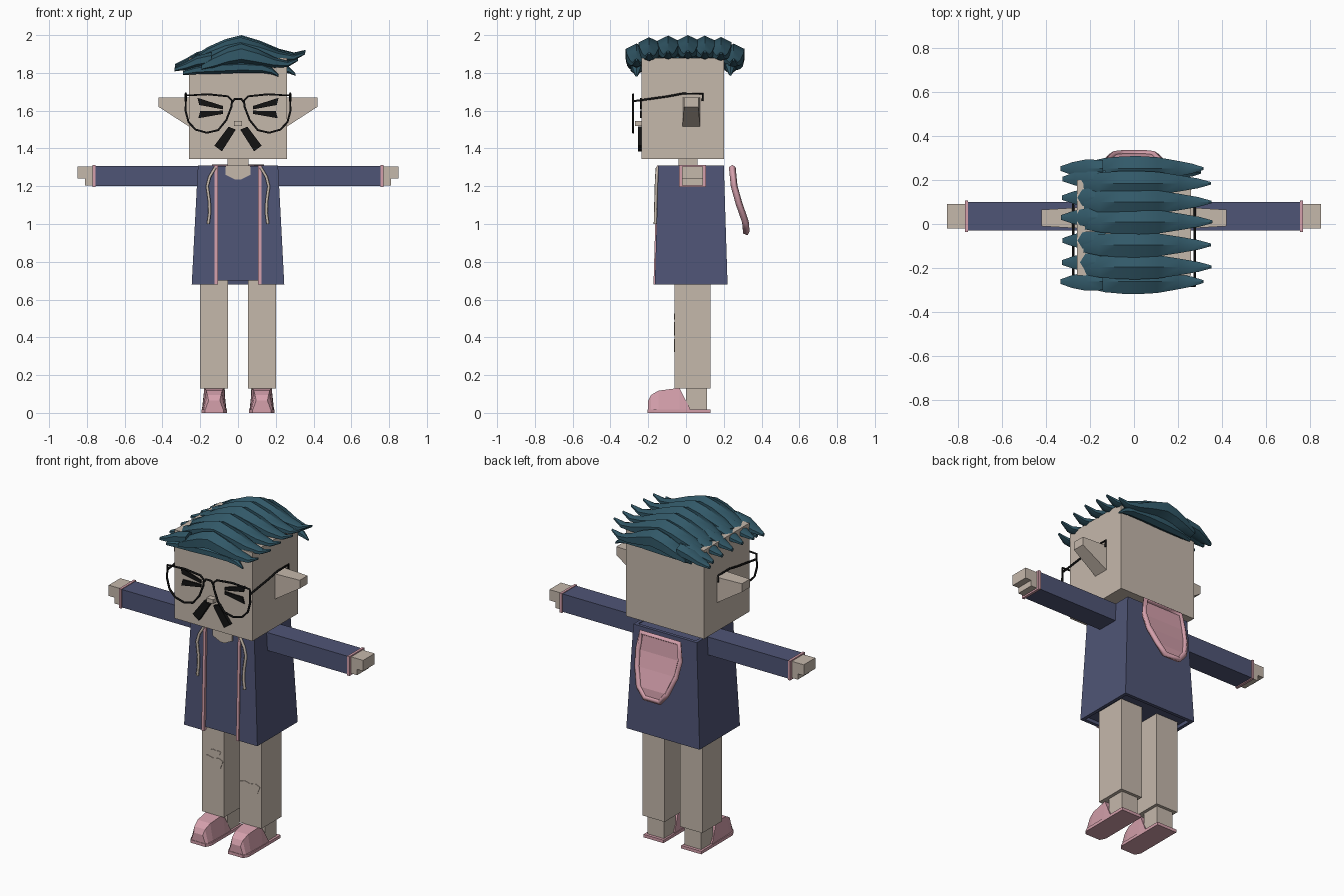
import bpy, bmesh, math, random
from mathutils import Vector

random.seed(4)
cube = bpy.data.objects.get("Cube")
if cube:
    bpy.data.objects.remove(cube, do_unlink=True)


def material(name, rgb):
    m = bpy.data.materials.new(name)
    m.use_nodes = True
    m.diffuse_color = (*rgb, 1)
    m.node_tree.nodes["Principled BSDF"].inputs["Base Color"].default_value = (*rgb, 1)
    return m


SKIN = material("warm beige", (0.56, 0.48, 0.41))
NAVY = material("dusty navy", (0.078, 0.09, 0.18))
PINK = material("soft pink", (0.66, 0.35, 0.41))
TEAL = material("dark teal", (0.032, 0.1, 0.14))
BLACK = material("black", (0.006, 0.006, 0.006))


def loft(name, rings, mat, smooth=False):
    """Skin a row of equal-length closed rings and cap both ends."""
    bm = bmesh.new()
    rows = [[bm.verts.new(p) for p in r] for r in rings]
    n = len(rows[0])
    for a, b in zip(rows, rows[1:]):
        for i in range(n):
            j = (i + 1) % n
            bm.faces.new((a[i], a[j], b[j], b[i]))
    bm.faces.new(rows[0])
    bm.faces.new(rows[-1])
    bmesh.ops.recalc_face_normals(bm, faces=bm.faces)
    me = bpy.data.meshes.new(name)
    bm.to_mesh(me)
    bm.free()
    me.materials.append(mat)
    ob = bpy.data.objects.new(name, me)
    bpy.context.collection.objects.link(ob)
    if smooth:
        bpy.ops.object.select_all(action='DESELECT')
        ob.select_set(True)
        bpy.context.view_layer.objects.active = ob
        bpy.ops.object.shade_smooth_by_angle(angle=math.radians(40))
    return ob


def box(name, x, y, z, mat):
    ring = lambda h: [(x[0], y[0], h), (x[1], y[0], h), (x[1], y[1], h), (x[0], y[1], h)]
    return loft(name, [ring(z[0]), ring(z[1])], mat)


def plate(name, pts, y0, y1, mat):
    """Extrude an x-z outline from y0 to y1."""
    return loft(name, [[(x, y, z) for x, z in pts] for y in (y0, y1)], mat)


def tube(name, pts, radius, mat, closed=False, res=1):
    """Sweep a thin round wire along points and turn it into a mesh."""
    cu = bpy.data.curves.new(name, 'CURVE')
    cu.dimensions = '3D'
    cu.bevel_depth, cu.bevel_resolution, cu.use_fill_caps = radius, res, True
    sp = cu.splines.new('POLY')
    sp.points.add(len(pts) - 1)
    for p, co in zip(sp.points, pts):
        p.co = (*co, 1)
    sp.use_cyclic_u = closed
    tmp = bpy.data.objects.new(name + "_path", cu)
    bpy.context.collection.objects.link(tmp)
    dg = bpy.context.evaluated_depsgraph_get()
    me = bpy.data.meshes.new_from_object(tmp.evaluated_get(dg))
    bpy.data.objects.remove(tmp, do_unlink=True)
    me.materials.clear()
    me.materials.append(mat)
    ob = bpy.data.objects.new(name, me)
    bpy.context.collection.objects.link(ob)
    return ob


def span(s, a, b):
    return tuple(sorted((s * a, s * b)))


# Head, neck, nose
box("head", (-.26, .26), (-.235, .2), (1.345, 1.88), SKIN)
box("neck", (-.055, .055), (-.04, .06), (1.28, 1.35), SKIN)
box("nose", (-.022, .022), (-.27, -.23), (1.52, 1.545), SKIN)

# Coat: open-fronted shell that flares to the hem
def coat_ring(w, yf, yb, z, t=.02, o=.115):
    right = [(o, yf), (w, yf), (w, yb)]
    inner = [(w - t, yb - t), (w - t, yf + t), (o, yf + t)]
    half = right + [(-x, y) for x, y in right[::-1]]
    back = [(-x, y) for x, y in inner[::-1]] + inner
    return [(x, y, z) for x, y in half + back]

loft("coat", [coat_ring(.245, -.165, .22, .68), coat_ring(.212, -.147, .2, 1.31)], NAVY)

def rect(w, yf, yb, z):
    return [(-w, yf, z), (w, yf, z), (w, yb, z), (-w, yb, z)]

loft("shirt", [rect(.226, -.156, .201, .7), rect(.194, -.141, .182, 1.305)], NAVY)
plate("neckline", [(-.065, 1.31), (-.065, 1.26), (-.015, 1.235), (.015, 1.235),
                   (.065, 1.26), (.065, 1.31)], -.149, -.14, SKIN)

# Hood hanging at the back: panel with a raised rim
hood = [(.125, .245, 1.3), (.14, .255, 1.2), (.13, .28, 1.11), (.095, .315, 1.01), (.05, .32, .955)]
loft("hood_panel", [[(-w, y - .018, z), (w, y - .018, z), (w, y + .002, z), (-w, y + .002, z)]
                    for w, y, z in hood], PINK)
tube("hood_rim", hood + [(-x, y, z) for x, y, z in hood[::-1]], .018, PINK, True, 0)

for s, side in ((1, "left"), (-1, "right")):
    # Ears
    loft(side + "_ear", [[(s * x, a, lo), (s * x, b, lo), (s * x, b, 1.67), (s * x, a, 1.67)]
         for x, a, b, lo in ((.25, -.02, .075, 1.51), (.42, -.01, .065, 1.62))], SKIN)

    # Arms and hands
    box(side + "_sleeve", span(s, .19, .76), (-.03, .1), (1.2, 1.308), NAVY)
    box(side + "_cuff", span(s, .755, .77), (-.036, .106), (1.195, 1.312), PINK)
    box(side + "_palm", span(s, .76, .81), (-.02, .09), (1.205, 1.305), SKIN)
    box(side + "_fingers", span(s, .8, .85), (-.02, .09), (1.24, 1.305), SKIN)

    # Legs and shoes
    box(side + "_leg", span(s, .052, .2), (-.06, .13), (.13, .76), SKIN)
    box(side + "_ankle", span(s, .07, .18), (0, .112), (.015, .14), SKIN)
    c = s * .126
    loft(side + "_shoe", [[(c - b, y, .01), (c + b, y, .01), (c + t, y, h), (c - t, y, h)]
         for y, h, b, t in ((-.2, .065, .05, .03), (-.185, .095, .058, .036), (-.145, .118, .062, .042),
                            (-.035, .132, .064, .052), (.02, .025, .064, .064))], PINK)
    sole = [(-.05, -.203), (.05, -.203), (.067, -.17), (.067, .13), (-.067, .13), (-.067, -.17)]
    loft(side + "_sole", [[(c + x, y, z) for x, y in sole] for z in (0, .018)], PINK)

    # Coat trim and drawstrings
    loft(side + "_trim", [[(s * .107, y, z), (s * .124, y, z), (s * .124, y + .025, z), (s * .107, y + .025, z)]
         for y, z in ((-.172, .68), (-.154, 1.31))], PINK)
    tube(side + "_drawstring", [(s * x, y, z) for x, y, z in (
        (.12, -.152, 1.3), (.15, -.156, 1.25), (.163, -.158, 1.2), (.152, -.16, 1.12),
        (.15, -.162, 1.06), (.158, -.163, 1.0))], .008, SKIN)

    # Squeezed-shut eyes and mustache
    flip = lambda pts: [(s * x, z) for x, z in pts]
    plate(side + "_eye_upper", flip([(.215, 1.668), (.08, 1.625), (.08, 1.607), (.205, 1.63)]), -.243, -.234, BLACK)
    plate(side + "_eye_lower", flip([(.21, 1.56), (.08, 1.583), (.08, 1.6), (.2, 1.597)]), -.243, -.234, BLACK)
    plate(side + "_mustache", flip([(.05, 1.515), (.012, 1.5), (.085, 1.385), (.125, 1.415)]), -.255, -.234, BLACK)

    # Glasses: lens rims and temples
    rim = [(.275, 1.68), (.278, 1.6), (.262, 1.54), (.225, 1.5), (.165, 1.483), (.105, 1.497),
           (.062, 1.55), (.035, 1.62), (.032, 1.655), (.055, 1.676), (.16, 1.687)]
    tube(side + "_lens_rim", [(s * x, -.28, z) for x, z in rim], .006, BLACK, True)
    tube(side + "_temple", [(s * .277, y, z) for y, z in (
        (-.28, 1.65), (-.1, 1.675), (-.02, 1.69), (.088, 1.69), (.088, 1.65))], .006, BLACK)

tube("glasses_bridge", [(x, -.28, z) for x, z in (
    (-.033, 1.64), (-.018, 1.662), (.018, 1.662), (.033, 1.64))], .006, BLACK)

# Worn knee patches
def patch(name, cx, cz, w, h):
    pts = [(-1, .7), (-.5, 1), (0, .75), (.6, .95), (1, .6), (.75, -.7), (.2, -1), (-.7, -.9)]
    plate(name, [(cx + x * w, cz + z * h) for x, z in pts], -.063, -.058, SKIN)

patch("right_knee_patch", -.125, .445, .068, .036)
patch("right_thigh_patch", -.105, .51, .033, .015)
patch("left_knee_patch", .122, .357, .068, .034)


# Hair: tapered six-sided locks swept toward the left
def lock(name, y, rows, dz=0):
    rings = []
    for x, z, w, h in rows:
        rings.append([(x, y + w * math.sin(k * math.pi / 3), z + dz + h * math.cos(k * math.pi / 3))
                      for k in range(6)])
    loft(name, rings, TEAL, True)

crest = [(-.22, 1.875, .04, .02), (-.15, 1.9, .056, .04), (-.06, 1.93, .064, .05), (.02, 1.945, .066, .055),
         (.12, 1.925, .06, .045), (.22, 1.9, .042, .028), (.3, 1.892, .026, .016), (.36, 1.915, .007, .007)]
tuft = [(-.14, 1.895, .045, .035), (-.22, 1.88, .048, .03), (-.28, 1.855, .034, .02), (-.335, 1.838, .012, .01)]
hang = [(-.29, 1.8, .012, .012), (-.22, 1.815, .028, .022), (-.1, 1.825, .036, .03), (.02, 1.83, .036, .03),
        (.13, 1.825, .03, .026), (.18, 1.81, .02, .018), (.215, 1.785, .006, .006)]

for i, y in enumerate((-.195, -.095, .01, .1, .185)):
    d = -.3 * y * y
    j = random.uniform(-.012, .012)
    lock(f"crest_lock_{i}", y, [(x + j, z, w, h) for x, z, w, h in crest], d)
    lock(f"tuft_lock_{i}", y + .02, [(x - j, z, w, h) for x, z, w, h in tuft], d)

for name, y in (("front", -.262), ("back", .252)):
    lock(name + "_side_lock", y, [(x * .88, z, w, h) for x, z, w, h in crest], -.045)
    lock(name + "_side_tuft", y, tuft, -.02)
lock("front_hanging_lock", -.262, hang)
lock("back_hanging_lock", .235, [(x + .09, z, w, h) for x, z, w, h in hang], .005)
